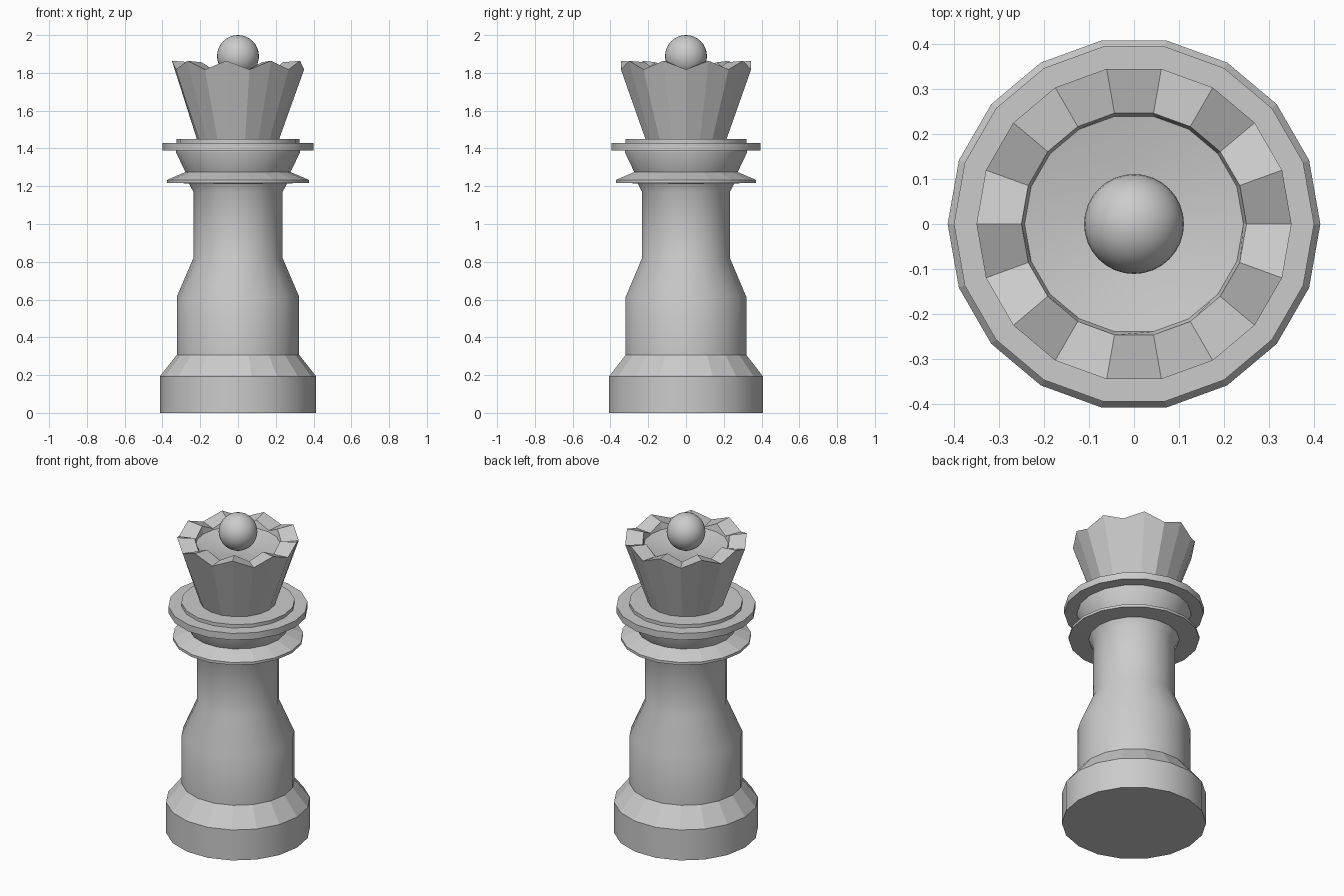
import bpy, bmesh, math

if "Cube" in bpy.data.objects:
    bpy.data.objects.remove(bpy.data.objects["Cube"])

SIDES = 18


def ring(bm, r, zs):
    """One ring of vertices; zs alternates around the ring."""
    return [bm.verts.new((r * math.cos(2 * math.pi * i / SIDES),
                          r * math.sin(2 * math.pi * i / SIDES),
                          zs[i % len(zs)])) for i in range(SIDES)]


def lathe(name, profile, flat_bands=(), tip=None):
    """Stack rings of (radius, z...) into a closed solid."""
    bm = bmesh.new()
    rings = [ring(bm, p[0], p[1:]) for p in profile]
    bm.faces.new(rings[0][::-1])
    flat = set()
    for b, (lo, hi) in enumerate(zip(rings, rings[1:])):
        for i in range(SIDES):
            j = (i + 1) % SIDES
            f = bm.faces.new((lo[i], lo[j], hi[j], hi[i]))
            if b in flat_bands:
                flat.add(1 + b * SIDES + i)
    if tip is None:
        bm.faces.new(rings[-1])
    else:
        c = bm.verts.new((0, 0, tip))
        for i in range(SIDES):
            bm.faces.new((rings[-1][i], rings[-1][(i + 1) % SIDES], c))
    mesh = bpy.data.meshes.new(name)
    bm.to_mesh(mesh)
    bm.free()
    ob = bpy.data.objects.new(name, mesh)
    bpy.context.collection.objects.link(ob)
    smooth(ob)
    for i in flat:
        mesh.polygons[i].use_smooth = False
    return ob


def smooth(ob):
    bpy.ops.object.select_all(action='DESELECT')
    ob.select_set(True)
    bpy.context.view_layer.objects.active = ob
    bpy.ops.object.shade_smooth_by_angle(angle=math.radians(30))


# foot, waist and collars in one turned profile
lathe("turned_body", [
    (0.414, 0), (0.414, 0.193),
    (0.324, 0.307), (0.324, 0.615),
    (0.236, 0.82), (0.236, 1.17), (0.26, 1.215),
    (0.375, 1.218), (0.375, 1.234), (0.278, 1.275),
    (0.328, 1.378), (0.328, 1.388),
    (0.40, 1.388), (0.40, 1.43),
    (0.326, 1.43), (0.326, 1.451)], flat_bands=(1, 8))

# flared crown with a zigzag rim and a shallow dish inside
lathe("crown", [
    (0.218, 1.45), (0.35, 1.818, 1.864),
    (0.25, 1.812, 1.856), (0.243, 1.808), (0.13, 1.785)],
    flat_bands=(0, 1, 2), tip=1.775)

# ball finial
bpy.ops.mesh.primitive_uv_sphere_add(segments=32, ring_count=16,
                                     radius=0.111, location=(0, 0, 1.889))
ball = bpy.context.object
ball.name = "ball_finial"
smooth(ball)
